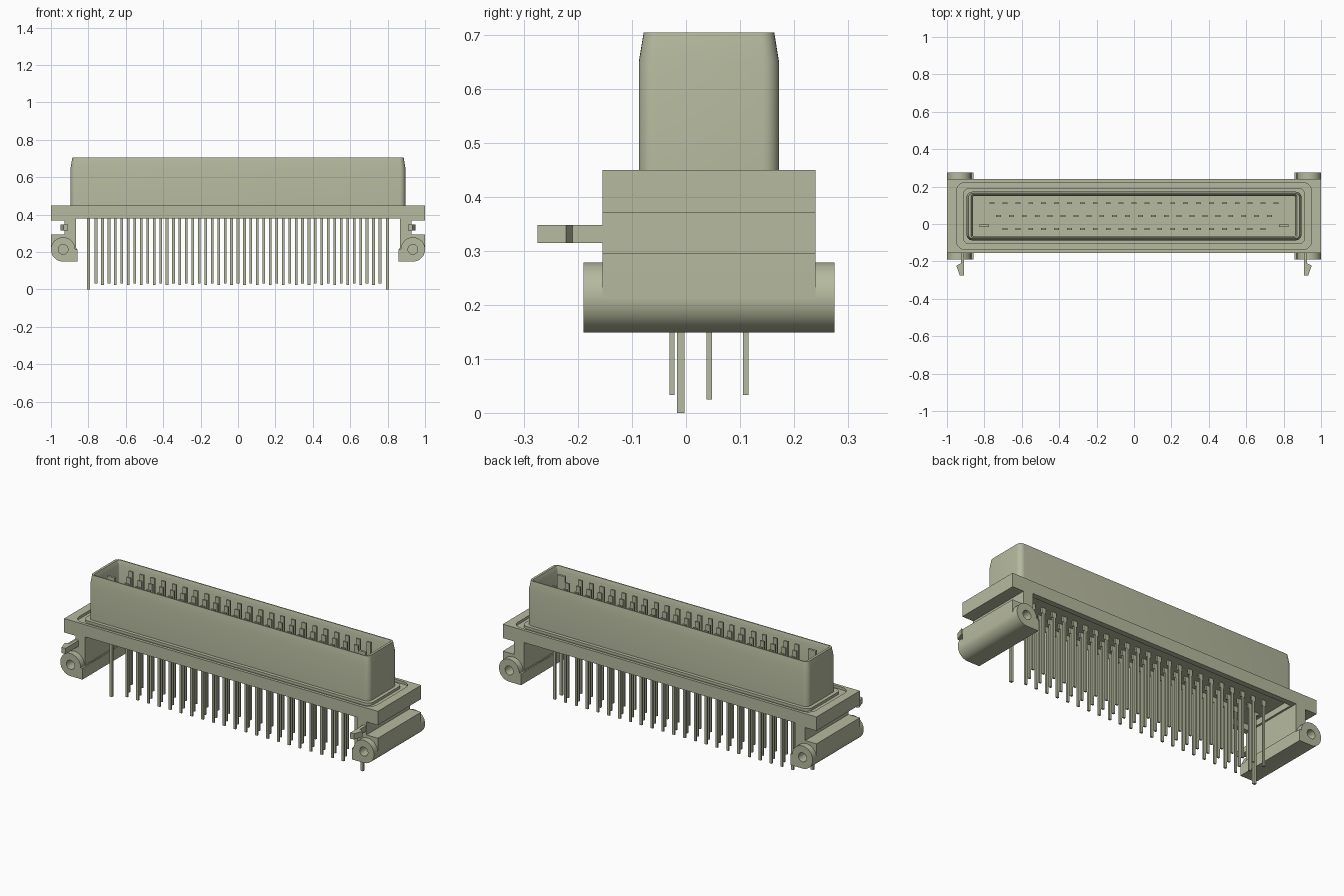
import bpy, bmesh, math
from mathutils import Matrix

if "Cube" in bpy.data.objects:
    bpy.data.objects.remove(bpy.data.objects["Cube"], do_unlink=True)

mat = bpy.data.materials.new("olive_grey")
mat.use_nodes = True
COLOUR = (0.47, 0.49, 0.345, 1)
mat.diffuse_color = COLOUR
mat.node_tree.nodes["Principled BSDF"].inputs["Base Color"].default_value = COLOUR
CY = 0.0425  # centre line of the connector body


def finish(name, bm, smooth=False):
    bmesh.ops.remove_doubles(bm, verts=bm.verts, dist=1e-5)
    bmesh.ops.recalc_face_normals(bm, faces=bm.faces)
    me = bpy.data.meshes.new(name)
    bm.to_mesh(me)
    bm.free()
    ob = bpy.data.objects.new(name, me)
    bpy.context.collection.objects.link(ob)
    me.materials.append(mat)
    if smooth:
        bpy.ops.object.select_all(action='DESELECT')
        ob.select_set(True)
        bpy.context.view_layer.objects.active = ob
        bpy.ops.object.shade_smooth_by_angle(angle=math.radians(30))
    return ob


def arc(cx, cz, r, a0, a1, n=16):
    return [(cx + r * math.cos(math.radians(a0 + (a1 - a0) * i / n)),
             cz + r * math.sin(math.radians(a0 + (a1 - a0) * i / n))) for i in range(n + 1)]


def rounded_rect(hx, hy, r):
    pts = []
    for sx, sy, a in ((1, 1, 0), (-1, 1, 90), (-1, -1, 180), (1, -1, 270)):
        pts += arc(sx * (hx - r), sy * (hy - r), r, a, a + 90, 6)
    return pts


def loft(name, rings, loop=False):
    """Skin nested rounded rectangles (half x, half y, radius, z)."""
    bm = bmesh.new()
    rows = [[bm.verts.new((x, y + CY, z)) for x, y in rounded_rect(hx, hy, r)]
            for hx, hy, r, z in rings]
    pairs = list(zip(rows, rows[1:])) + ([(rows[-1], rows[0])] if loop else [])
    for a, b in pairs:
        for i in range(len(a)):
            j = (i + 1) % len(a)
            bm.faces.new((a[i], a[j], b[j], b[i]))
    if not loop:
        bm.faces.new(rows[0])
        bm.faces.new(rows[-1])
    return finish(name, bm, True)


def prism(name, profile, a, b, axis='y', smooth=False):
    """Extrude an (x, z) profile along y, or an (x, y) profile along z."""
    bm = bmesh.new()
    put = (lambda p, d: (p[0], d, p[1])) if axis == 'y' else (lambda p, d: (p[0], p[1], d))
    lo = [bm.verts.new(put(p, a)) for p in profile]
    hi = [bm.verts.new(put(p, b)) for p in profile]
    bm.faces.new(lo)
    bm.faces.new(hi)
    for i in range(len(lo)):
        j = (i + 1) % len(lo)
        bm.faces.new((lo[i], lo[j], hi[j], hi[i]))
    return finish(name, bm, smooth)


def add_box(bm, x0, x1, y0, y1, z0, z1):
    m = Matrix.Translation(((x0 + x1) / 2, (y0 + y1) / 2, (z0 + z1) / 2)) \
        @ Matrix.Diagonal((x1 - x0, y1 - y0, z1 - z0, 1))
    bmesh.ops.create_cube(bm, size=1, matrix=m)


# Flange: recessed underside, square rim, shallow groove around the shroud
loft("flange", [
    (0.855, 0.165, 0.0, 0.415), (0.855, 0.165, 0.0, 0.38),
    (1.0, 0.1975, 0.0, 0.38), (1.0, 0.1975, 0.0, 0.45),
    (0.95, 0.18, 0.05, 0.45), (0.95, 0.18, 0.05, 0.435),
    (0.915, 0.15, 0.035, 0.435), (0.915, 0.15, 0.035, 0.45),
    (0.86, 0.11, 0.01, 0.45)])

# Shroud: open-topped shell with a tapered mouth and an inner floor
loft("shroud", [
    (0.895, 0.13, 0.03, 0.44), (0.895, 0.13, 0.03, 0.65),
    (0.886, 0.121, 0.025, 0.705), (0.872, 0.115, 0.012, 0.705),
    (0.862, 0.108, 0.008, 0.68), (0.862, 0.108, 0.008, 0.46)])

# Contact rows: flat blades inside the shroud, thin tails below
PITCH = 0.069
for name, y, count, bottom in (("front", -0.026, 21, 0.033),
                               ("middle", 0.043, 22, 0.025),
                               ("back", 0.111, 23, 0.033)):
    bm = bmesh.new()
    for i in range(count):
        x = (i - (count - 1) / 2) * PITCH
        add_box(bm, x - 0.013, x + 0.013, y - 0.005, y + 0.005, 0.385, 0.685)
        add_box(bm, x - 0.007, x + 0.007, y - 0.005, y + 0.005, bottom, 0.39)
    finish(name + "_contacts", bm)

for side, s in (("left", 1), ("right", -1)):
    def flip(pts):
        return [(s * x, z) for x, z in pts]

    # Wide ground blade at each end of the rows
    bm = bmesh.new()
    x = s * 0.8
    add_box(bm, x - 0.025, x + 0.025, -0.016, -0.003, 0.4, 0.69)
    add_box(bm, x - 0.008, x + 0.008, -0.017, -0.003, 0.0, 0.42)
    finish(side + "_ground_blade", bm)

    # End bracket: slotted leg with a rounded foot
    foot = arc(0.935, 0.215, 0.065, 0, -90)
    bracket = prism(side + "_bracket", flip(
        [(0.866, 0.385), (1.0, 0.385), (1.0, 0.37), (0.928, 0.37), (0.928, 0.295),
         (1.0, 0.295)] + foot + [(0.86, 0.15), (0.86, 0.22), (0.866, 0.22)]),
        -0.155, 0.24, smooth=True)

    # Mounting barrel running through the foot
    barrel = prism(side + "_barrel", flip(
        [(0.859, 0.149), (0.935, 0.149)] + arc(0.935, 0.214, 0.065, -90, 180, 36)
        + [(0.859, 0.214)]), -0.19, 0.275, smooth=True)

    # Screw holes at both barrel ends
    for label, y0, y1 in (("front", -0.21, -0.09), ("back", 0.175, 0.295)):
        cutter = prism(side + "_" + label + "_hole_cutter",
                       arc(s * 0.935, 0.214, 0.026, 0, 345, 23), y0, y1)
        cutter.hide_render = True
        cutter.hide_set(True)
        cutter.display_type = 'WIRE'
        for ob in (bracket, barrel):
            mod = ob.modifiers.new("hole", 'BOOLEAN')
            mod.operation = 'DIFFERENCE'
            mod.solver = 'EXACT'
            mod.object = cutter

    # Snap hook pointing forward from the leg
    prism(side + "_snap_hook", flip(
        [(0.908, -0.15), (0.926, -0.15), (0.926, -0.21), (0.95, -0.222),
         (0.932, -0.275), (0.908, -0.275)]), 0.315, 0.348, axis='z')
